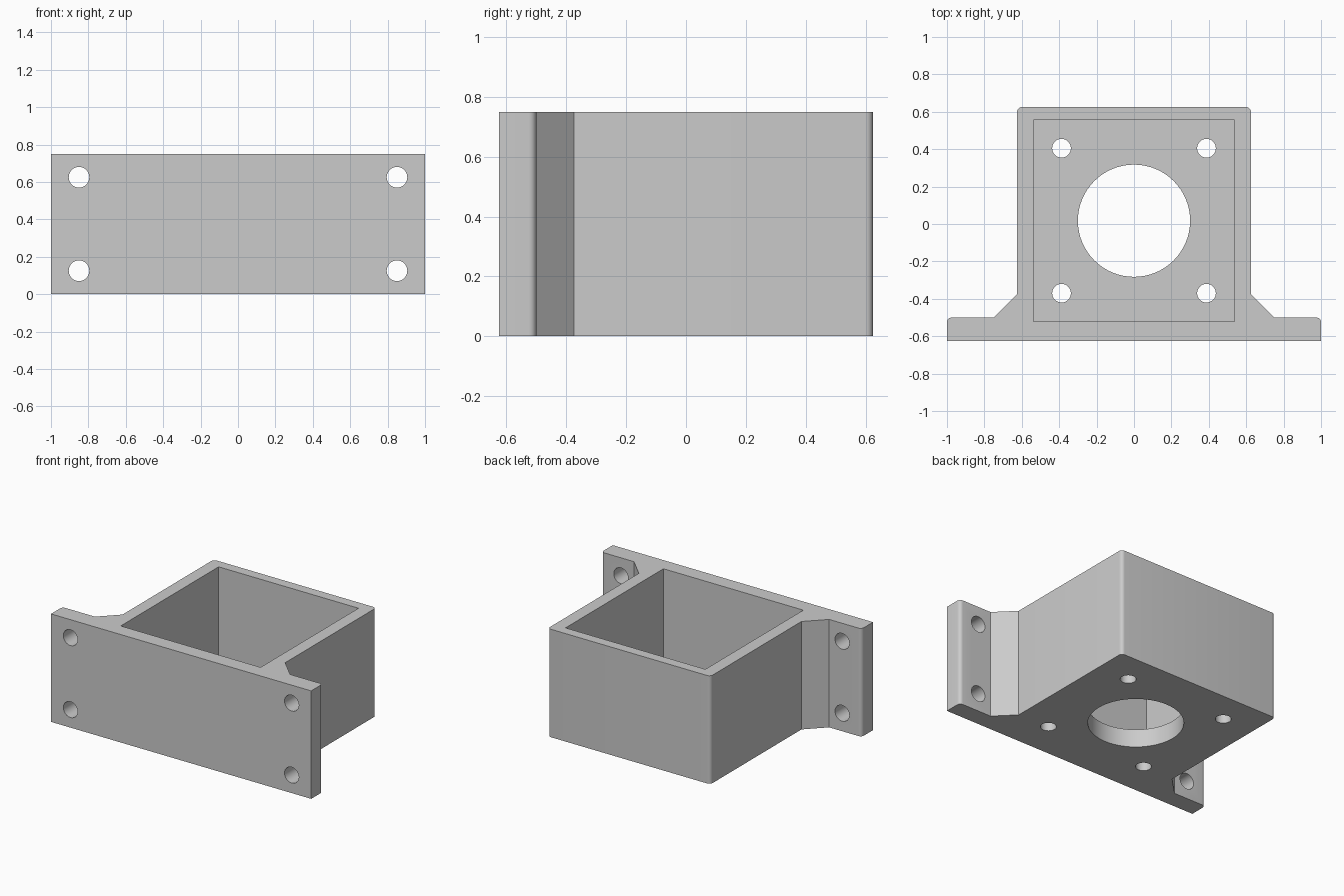
import bpy, bmesh, math

cube = bpy.data.objects.get("Cube")
if cube:
    bpy.data.objects.remove(cube, do_unlink=True)

HEIGHT = 0.75      # overall height
FLOOR = 0.125      # floor thickness
CENTRE_Y = 0.0175  # centre of the pocket and its holes

grey = bpy.data.materials.new("plain grey")
grey.use_nodes = True
colour = (0.6, 0.6, 0.6, 1)
grey.diffuse_color = colour
grey.node_tree.nodes["Principled BSDF"].inputs["Base Color"].default_value = colour


def activate(ob):
    bpy.ops.object.select_all(action='DESELECT')
    ob.select_set(True)
    bpy.context.view_layer.objects.active = ob


def carve(body, cutter):
    """Subtract the cutter from the body and discard it."""
    mod = body.modifiers.new("cut", 'BOOLEAN')
    mod.operation = 'DIFFERENCE'
    mod.solver = 'EXACT'
    mod.object = cutter
    activate(body)
    bpy.ops.object.modifier_apply(modifier=mod.name)
    bpy.data.objects.remove(cutter, do_unlink=True)


def drill(body, radius, location, depth, rotation=(0, 0, 0), sides=32):
    bpy.ops.mesh.primitive_cylinder_add(vertices=sides, radius=radius, depth=depth,
                                        location=location, rotation=rotation)
    cutter = bpy.context.object
    cutter.name = "hole_cutter"
    carve(body, cutter)


# Bracket body: mirrored plan outline, extruded upward
half = [(1, -0.625), (1, -0.5), (0.75, -0.5), (0.625, -0.375), (0.625, 0.625)]
outline = half + [(-x, y) for x, y in reversed(half)]
bm = bmesh.new()
base = bm.faces.new([bm.verts.new((x, y, 0)) for x, y in outline])
top = bmesh.ops.extrude_face_region(bm, geom=[base])["geom"]
bmesh.ops.translate(bm, vec=(0, 0, HEIGHT),
                    verts=[v for v in top if isinstance(v, bmesh.types.BMVert)])
bmesh.ops.recalc_face_normals(bm, faces=bm.faces)


# Round the rear upright corners of the box and the flanges
def is_rounded(edge):
    a, b = edge.verts
    upright = abs(a.co.z - b.co.z) > 0.5
    flange_corner = abs(a.co.x) > 0.9 and a.co.y > -0.55
    return upright and (flange_corner or a.co.y > 0.6)


bmesh.ops.bevel(bm, geom=[e for e in bm.edges if is_rounded(e)], offset=0.025,
                offset_type='OFFSET', segments=6, profile=0.5, affect='EDGES')
mesh = bpy.data.meshes.new("mounting_bracket")
bm.to_mesh(mesh)
bm.free()
bracket = bpy.data.objects.new("mounting_bracket", mesh)
bpy.context.collection.objects.link(bracket)
mesh.materials.append(grey)

# Square pocket, open at the top
bpy.ops.mesh.primitive_cube_add(size=1, location=(0, CENTRE_Y, FLOOR + 0.5))
pocket = bpy.context.object
pocket.name = "pocket_cutter"
pocket.scale = (1.075, 1.075, 1)
bpy.context.view_layer.update()
carve(bracket, pocket)

# Large centre opening and four bolt holes in the floor
drill(bracket, 0.3, (0, CENTRE_Y, 0), 0.5, sides=64)
for sx in (-1, 1):
    for sy in (-1, 1):
        drill(bracket, 0.05, (sx * 0.3875, CENTRE_Y + sy * 0.3875, 0), 0.5)

# Two screw holes through each flange
for sx in (-1, 1):
    for z in (0.125, 0.625):
        drill(bracket, 0.055, (sx * 0.85, -0.5625, z), 0.4, (math.pi / 2, 0, 0))

activate(bracket)
bpy.ops.object.shade_smooth_by_angle(angle=math.radians(30))
